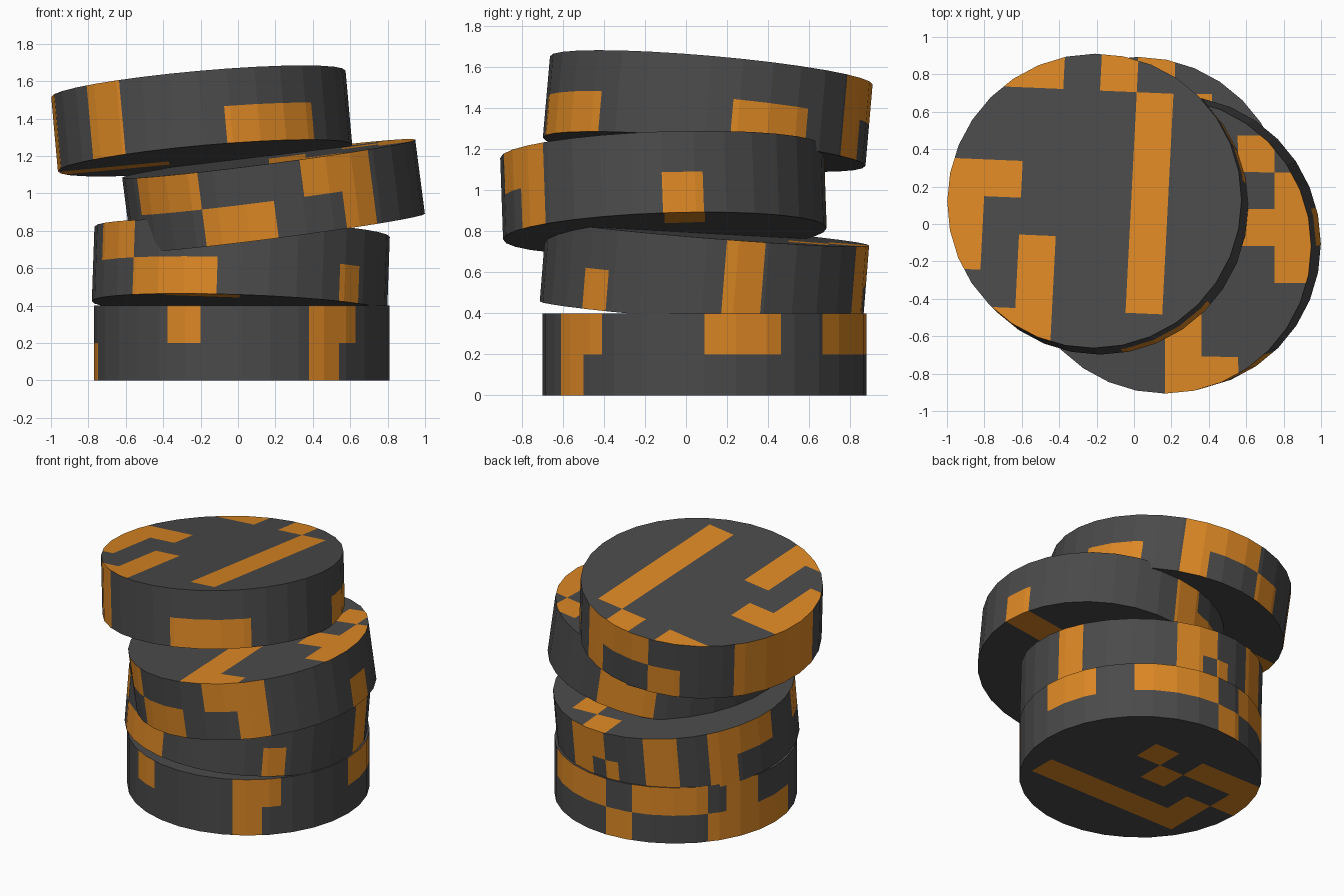
import bpy, bmesh, math
from mathutils import Vector, Matrix

if "Cube" in bpy.data.objects:
    bpy.data.objects.remove(bpy.data.objects["Cube"])

R, H, SEG = 0.79, 0.40, 32
CELL = R / 4            # caps are painted on an 8 x 8 square grid


def material(name, rgb):
    m = bpy.data.materials.new(name)
    m.diffuse_color = (*rgb, 1)
    m.use_nodes = True
    m.node_tree.nodes["Principled BSDF"].inputs["Base Color"].default_value = m.diffuse_color
    return m


GREY = material("dark grey", (0.068, 0.068, 0.068))
ORANGE = material("orange", (0.72, 0.245, 0.018))


def cut(bm, faces, point, normal):
    """Slice the given faces with a plane."""
    geom = set(faces)
    for f in faces:
        geom.update(f.edges)
        geom.update(f.verts)
    bmesh.ops.bisect_plane(bm, geom=list(geom), plane_co=point,
                           plane_no=normal, dist=1e-5)


def caps(bm):
    bm.normal_update()
    return [f for f in bm.faces if abs(f.normal.z) > 0.9]


def sides(bm):
    bm.normal_update()
    return [f for f in bm.faces if abs(f.normal.z) < 0.1]


def disc(name, centre, lean, upper, lower, top, bottom, yaw=0):
    """upper / lower: orange angle ranges on the two halves of the wall.
    top / bottom: orange grid cells on the caps."""
    bm = bmesh.new()
    bmesh.ops.create_cone(bm, cap_ends=True, segments=SEG, radius1=R,
                          radius2=R, depth=H)
    # wall: one middle cut plus a radial cut at each patch edge
    cut(bm, sides(bm), (0, 0, 0), (0, 0, 1))
    for ang in {a for span in upper + lower for a in span}:
        t = math.radians(ang)
        cut(bm, sides(bm), (0, 0, 0), (-math.sin(t), math.cos(t), 0))
    # caps: square grid
    spin = Matrix.Rotation(math.radians(yaw), 3, 'Z')
    for axis in (Vector((1, 0, 0)), Vector((0, 1, 0))):
        d = spin @ axis
        for k in range(-3, 4):
            cut(bm, caps(bm), d * (k * CELL), d)
    # colour by angle on the wall and by cell on the caps
    bm.normal_update()
    back = spin.inverted()
    for f in bm.faces:
        c = f.calc_center_median()
        if abs(f.normal.z) > 0.9:
            p = back @ c
            key = (math.floor(p.x / CELL), math.floor(p.y / CELL))
            hit = key in (top if c.z > 0 else bottom)
        else:
            a = math.degrees(math.atan2(c.y, c.x))
            hit = any((a - s) % 360 < e - s
                      for s, e in (upper if c.z > 0 else lower))
        f.material_index = int(hit)
    mesh = bpy.data.meshes.new(name)
    bm.to_mesh(mesh)
    bm.free()
    mesh.materials.append(GREY)
    mesh.materials.append(ORANGE)
    ob = bpy.data.objects.new(name, mesh)
    bpy.context.collection.objects.link(ob)
    n = Vector((lean[0], lean[1], 1)).normalized()
    ob.rotation_mode = 'QUATERNION'
    ob.rotation_quaternion = Vector((0, 0, 1)).rotation_difference(n)
    ob.location = centre


def row(j, i0, i1):
    return {(i, j) for i in range(i0, i1 + 1)}


def col(i, j0, j1):
    return {(i, j) for j in range(j0, j1 + 1)}


# bottom disc, lying flat
disc("bottom_disc", (0.02, 0.09, 0.20), (0, 0),
     upper=[(-120.4, -106.2), (-62.7, -39.4), (0, 28.3), (47.1, 90),
            (104, 140.6), (150, 168)],
     lower=[(-62.7, -48.6), (90, 104), (140.6, 193)],
     top=set(),
     bottom=row(-2, -3, 2) | row(1, -4, -2)
     | {(-3, -1), (-4, 0), (-1, 0), (0, 1)})

# second disc, tipped to the back
disc("second_disc", (0.015, 0.09, 0.595), (0.035, 0.08),
     upper=[(7, 21.2), (67.3, 89), (109.7, 126), (140.8, 178),
            (199.4, 223.3)],
     lower=[(-47.6, -36.4), (7, 21.2), (67.3, 81), (89, 96), (109.7, 126),
            (140.8, 155.4), (223.3, 260.9)],
     top={(0, 3), (1, 2)},
     bottom=row(-4, -2, -1))

# third disc, tipped to the left
disc("third_disc", (0.19, -0.11, 0.987), (-0.13, -0.035),
     upper=[(-154.6, -119.5), (-78, -47.5), (88.5, 103)],
     lower=[(-119.5, -90), (-62, -47.5), (-0.5, 14.2), (88.5, 118)],
     top=col(0, -4, -1) | col(3, -1, 1) | {(1, -4), (2, 0), (2, 2)},
     bottom=row(0, 2, 3))

# top disc, tipped to the back left
disc("top_disc", (-0.194, 0.106, 1.387), (-0.09, 0.088),
     upper=[(-139.5, -122.5), (57.5, 99), (141, 192)],
     lower=[(-139.5, -122.5), (-81, -41.5), (9, 38.5), (57.5, 71),
            (99, 115), (141, 192)],
     top=col(1, -3, 2) | col(-4, -2, 0) | col(-2, -4, -2) | row(3, -3, -2)
     | {(0, 3), (-3, 0), (-3, -4)},
     bottom=row(0, -4, -2), yaw=-2.7)
